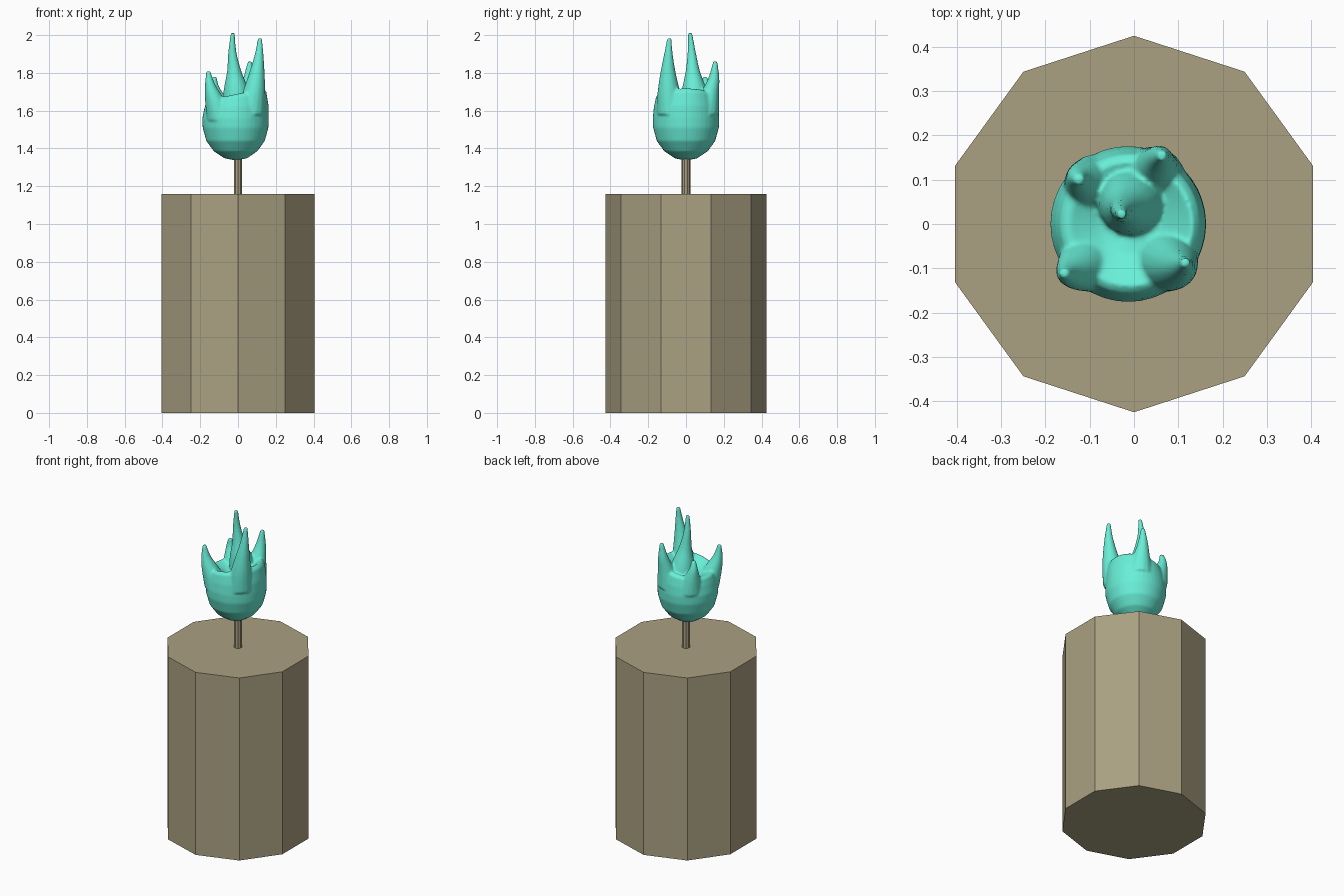
import bpy, bmesh
from math import sin, cos, pi
from mathutils import Vector

if "Cube" in bpy.data.objects:
    bpy.data.objects.remove(bpy.data.objects["Cube"])


def material(name, color):
    m = bpy.data.materials.new(name)
    m.diffuse_color = (*color, 1)
    m.use_nodes = True
    m.node_tree.nodes["Principled BSDF"].inputs["Base Color"].default_value = m.diffuse_color
    return m


def prism(name, sides, radius, z0, z1, mat):
    bm = bmesh.new()
    bmesh.ops.create_cone(bm, cap_ends=True, segments=sides, radius1=radius,
                          radius2=radius, depth=z1 - z0)
    bmesh.ops.translate(bm, verts=bm.verts, vec=(0, 0, (z0 + z1) / 2))
    return finish(name, bm, mat)


def finish(name, bm, mat):
    bmesh.ops.recalc_face_normals(bm, faces=bm.faces)
    me = bpy.data.meshes.new(name)
    bm.to_mesh(me)
    bm.free()
    me.materials.append(mat)
    ob = bpy.data.objects.new(name, me)
    bpy.context.collection.objects.link(ob)
    return ob


def loft(bm, rings, n, tilt=0.0):
    """Closed skin through horizontal circles (x, y, z, r, tilt weight)."""
    loops = []
    for x, y, z, r, w in rings:
        loops.append([bm.verts.new((x + r * cos(2 * pi * i / n),
                                    y + r * sin(2 * pi * i / n),
                                    z + w * tilt * cos(2 * pi * i / n)))
                      for i in range(n)])
    for a, b in zip(loops, loops[1:]):
        for i in range(n):
            j = (i + 1) % n
            bm.faces.new((a[i], a[j], b[j], b[i]))
    bm.faces.new(loops[0][::-1])
    bm.faces.new(loops[-1])


def smooth_path(pts, steps=5):
    """Catmull-Rom interpolation of 4D points (x, y, z, r)."""
    p = [Vector(q) for q in [pts[0]] + pts + [pts[-1]]]
    out = []
    for a, b, c, d in zip(p, p[1:], p[2:], p[3:]):
        for s in range(steps):
            t = s / steps
            out.append(0.5 * (2 * b + (c - a) * t + (2 * a - 5 * b + 4 * c - d) * t * t
                              + (3 * b - a - 3 * c + d) * t ** 3))
    return out + [p[-1]]


wax = material("wax", (0.40, 0.35, 0.22))
fire = material("fire", (0.14, 0.86, 0.68))

# Candle body and wick
prism("candle", 10, 0.425, 0, 1.16, wax)
prism("wick", 10, 0.023, 1.16, 1.37, wax)

# Flame bowl: rounded outside, shallow hollow on top, rim higher on the right
bm = bmesh.new()
profile = [(0.01, 1.338), (0.06, 1.348), (0.115, 1.385), (0.155, 1.44), (0.174, 1.51),
           (0.176, 1.56), (0.17, 1.62), (0.158, 1.675), (0.14, 1.69), (0.115, 1.675),
           (0.07, 1.65), (0.01, 1.64)]
loft(bm, [(-0.013 + 0.005 * (z > 1.6), 0, z, r, max(0, (z - 1.6) / 0.09) if z > 1.6 else 0)
          for r, z in profile], 40, 0.03)

# Flame tongues: tapering, leaning spikes
tongues = [
    [(0, .06, 1.58, .09), (-.01, .045, 1.71, .066), (-.02, .036, 1.81, .038),
     (-.03, .03, 1.91, .022), (-.028, .022, 2.012, .011)],
    [(.065, -.075, 1.58, .08), (.085, -.09, 1.70, .06), (.1, -.095, 1.80, .041),
     (.112, -.093, 1.90, .023), (.116, -.088, 1.985, .011)],
    [(-.085, -.075, 1.55, .08), (-.123, -.098, 1.66, .052), (-.148, -.11, 1.74, .027),
     (-.157, -.112, 1.81, .011)],
    [(.04, .095, 1.58, .08), (.05, .125, 1.69, .05), (.057, .147, 1.77, .03),
     (.063, .155, 1.86, .012)],
    [(-.08, .08, 1.57, .08), (-.11, .098, 1.67, .046), (-.126, .105, 1.73, .025),
     (-.124, .1, 1.78, .012)],
]
for t in tongues:
    loft(bm, [(*q, 0) for q in smooth_path(t)], 16)
flame = finish("flame", bm, fire)

# Fuse bowl and tongues into one soft skin
rm = flame.modifiers.new("fuse", 'REMESH')
rm.mode = 'VOXEL'
rm.voxel_size = 0.006
rm.use_smooth_shade = True
sm = flame.modifiers.new("soften", 'SMOOTH')
sm.factor = 0.5
sm.iterations = 8
